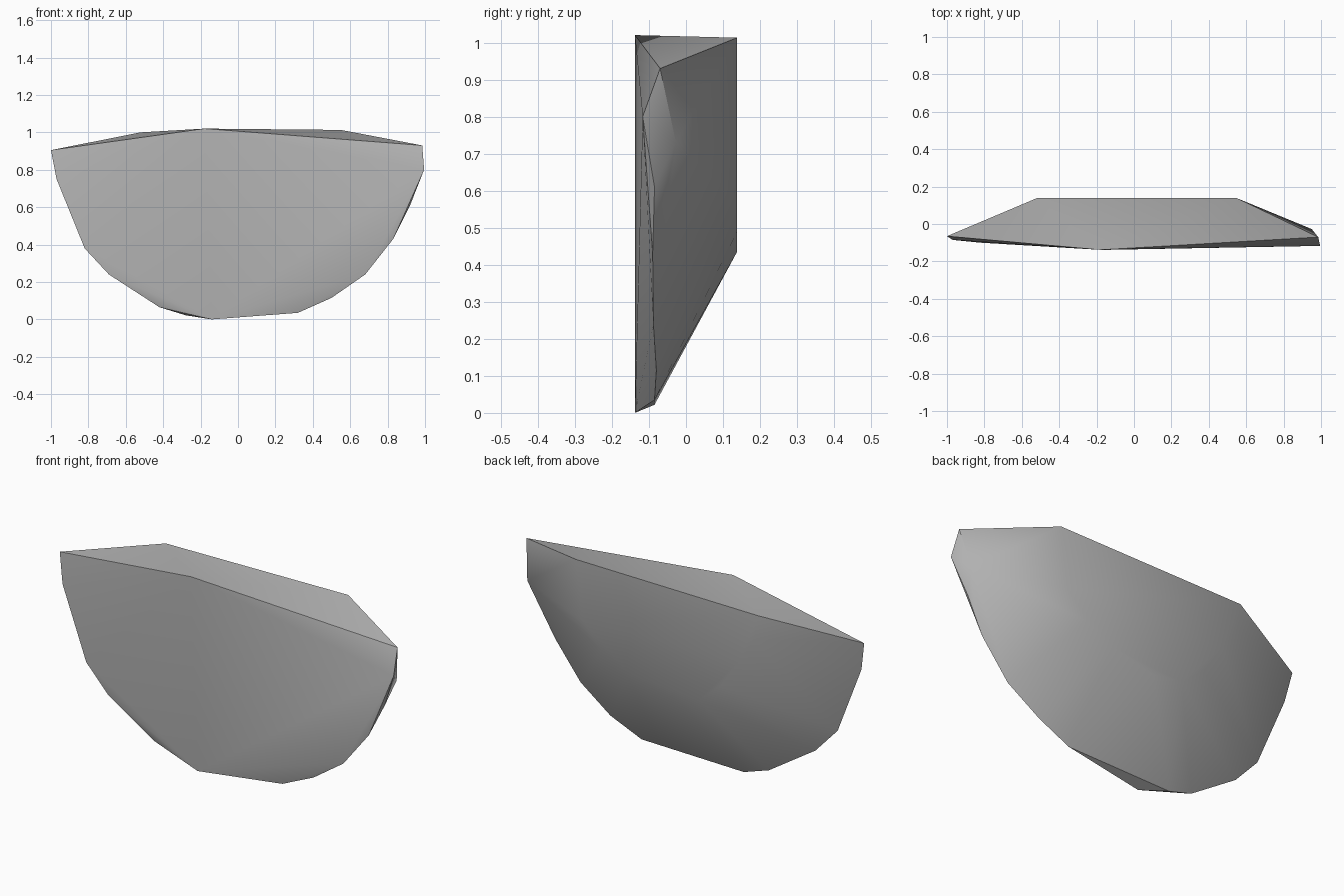
import bpy
import bmesh

cube = bpy.data.objects.get("Cube")
if cube:
    bpy.data.objects.remove(cube, do_unlink=True)

FRONT, BACK = -0.138, 0.138

# Stone colour
stone = bpy.data.materials.new("grey stone")
stone.use_nodes = True
grey = (0.45, 0.45, 0.45, 1)
stone.diffuse_color = grey
stone.node_tree.nodes["Principled BSDF"].inputs["Base Color"].default_value = grey

# Thin outer rim, from the left tip round the bottom to the right tip (x, y, z)
rim = [(-1, -0.065, 0.905), (-0.97, -0.085, 0.75), (-0.82, -0.1, 0.38),
       (-0.69, -0.1, 0.24), (-0.42, -0.095, 0.065), (-0.28, -0.085, 0.022),
       (0.32, -0.085, 0.035), (0.5, -0.08, 0.115), (0.68, -0.088, 0.24),
       (0.83, -0.09, 0.43), (0.92, -0.085, 0.61), (0.95, -0.027, 0.73),
       (0.995, -0.117, 0.8), (0.985, -0.07, 0.93)]

# Raised back plateau (x, z)
plateau = [(-0.52, 1.0), (-0.5, 0.87), (-0.41, 0.73), (-0.3, 0.57),
           (-0.17, 0.46), (0.0, 0.435), (0.24, 0.49), (0.4, 0.57),
           (0.51, 0.7), (0.55, 1.013)]

# Front ridge running from the top edge to the bottom point (x, z)
ridge = [(-0.18, 1.02), (-0.14, 0.0)]

points = rim + [(x, BACK, z) for x, z in plateau] + [(x, FRONT, z) for x, z in ridge]

# Wrap the shard around its corner points
bm = bmesh.new()
for p in points:
    bm.verts.new(p)
hull = bmesh.ops.convex_hull(bm, input=bm.verts)
loose = [v for v in bm.verts if not v.link_faces]
bmesh.ops.delete(bm, geom=loose, context="VERTS")
bmesh.ops.dissolve_limit(bm, angle_limit=0.01, verts=bm.verts, edges=bm.edges)
bmesh.ops.recalc_face_normals(bm, faces=bm.faces)
mesh = bpy.data.meshes.new("stone_shard")
bm.to_mesh(mesh)
bm.free()

shard = bpy.data.objects.new("stone_shard", mesh)
mesh.materials.append(stone)
bpy.context.collection.objects.link(shard)

# Soft facets with crisp outer edges
bpy.ops.object.select_all(action="DESELECT")
shard.select_set(True)
bpy.context.view_layer.objects.active = shard
bpy.ops.object.shade_smooth_by_angle(angle=0.52)
